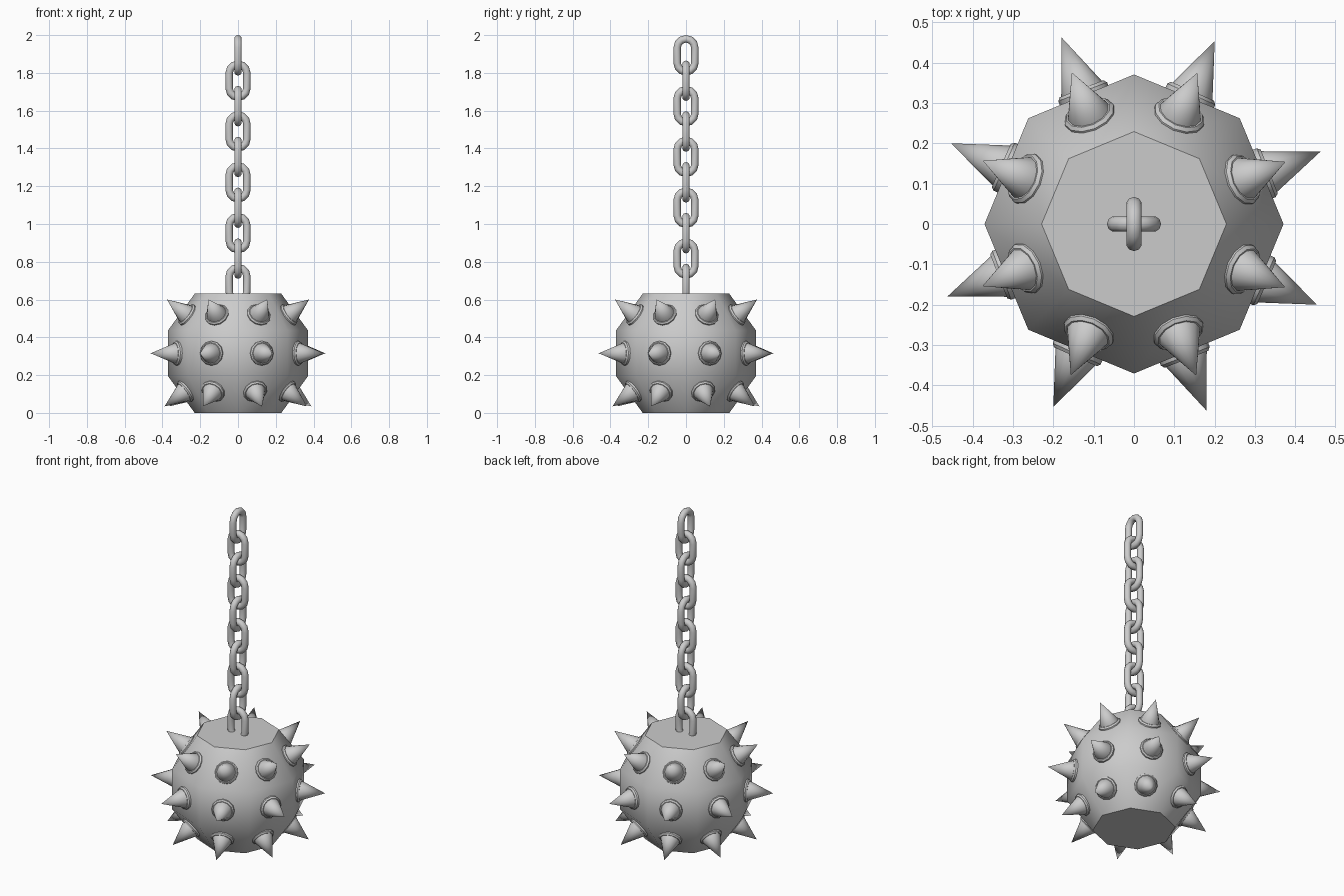
import bpy, bmesh, math
from mathutils import Vector, Matrix

if "Cube" in bpy.data.objects:
    bpy.data.objects.remove(bpy.data.objects["Cube"])

R = 0.39          # ball radius
CZ = R * math.sin(math.radians(54))   # ball centre height


def lathe(name, profile, sides, matrix=Matrix(), angle=40):
    """Revolve (radius, height) points about z; zero radius gives a tip."""
    bm = bmesh.new()
    rings = []
    for r, z in profile:
        n = 1 if r == 0 else sides
        rings.append([bm.verts.new((r * math.cos(math.tau * i / sides),
                                    r * math.sin(math.tau * i / sides), z)) for i in range(n)])
    for a, b in zip(rings, rings[1:]):
        for i in range(sides):
            j = (i + 1) % sides
            bm.faces.new((a[i], a[j], b[0]) if len(b) == 1 else (a[i], a[j], b[j], b[i]))
    bm.faces.new(rings[0][::-1])
    if len(rings[-1]) > 1:
        bm.faces.new(rings[-1])
    return finish(name, bm, matrix, angle)


def finish(name, bm, matrix, angle):
    bmesh.ops.recalc_face_normals(bm, faces=bm.faces)
    mesh = bpy.data.meshes.new(name)
    bm.to_mesh(mesh)
    bm.free()
    ob = bpy.data.objects.new(name, mesh)
    bpy.context.collection.objects.link(ob)
    ob.matrix_world = matrix
    bpy.ops.object.select_all(action='DESELECT')
    bpy.context.view_layer.objects.active = ob
    ob.select_set(True)
    bpy.ops.object.shade_smooth_by_angle(angle=math.radians(angle))
    return ob


def chain_link(name, z, turn, wire=0.02, bend=0.047, half=0.04, steps=6, sides=10):
    """Stadium-shaped link in the xz plane, turned about z."""
    path = []
    for end in (0, 1):
        for k in range(steps + 1):
            a = math.pi * (end + k / steps)
            d = Vector((math.cos(a), 0, math.sin(a)))
            path.append((d * bend + Vector((0, 0, half if end == 0 else -half)), d))
    bm = bmesh.new()
    rings = []
    for p, d in path:
        rings.append([bm.verts.new(p + wire * (d * math.cos(t) + Vector((0, math.sin(t), 0))))
                      for t in (math.tau * i / sides for i in range(sides))])
    for i, a in enumerate(rings):
        b = rings[(i + 1) % len(rings)]
        for j in range(sides):
            k = (j + 1) % sides
            bm.faces.new((a[j], a[k], b[k], b[j]))
    finish(name, bm, Matrix.Translation((0, 0, z)) @ Matrix.Rotation(turn, 4, 'Z'), 60)


# Ball: coarse eight-sided sphere with flat caps
lathe("ball", [(R * math.cos(math.radians(e)), R * math.sin(math.radians(e)))
               for e in (-54, -18, 18, 54)], 8, Matrix.Translation((0, 0, CZ)), 50)

# Three rows of spikes with collars: name, elevation, first heading, collar top
for row, elev, start, top in (("lower", -34.5, 18, 0.366),
                              ("middle", 0, 21.2, 0.36),
                              ("upper", 35, 22.3, 0.366)):
    for i in range(8):
        m = (Matrix.Translation((0, 0, CZ))
             @ Matrix.Rotation(math.radians(start + 45 * i), 4, 'Z')
             @ Matrix.Rotation(math.radians(90 - elev), 4, 'Y'))
        lathe(f"{row}_collar_{i}", [(0.065, 0.32), (0.065, top - 0.008), (0.058, top)], 12, m)
        lathe(f"{row}_spike_{i}", [(0.054, 0.33), (0.054, top), (0, 0.496)], 12, m, 60)

# Chain: ten links alternating direction, the last sunk into the ball
for i in range(10):
    chain_link(f"chain_link_{i}", 1.893 - 0.1345 * i, math.pi / 2 if i % 2 == 0 else 0)
